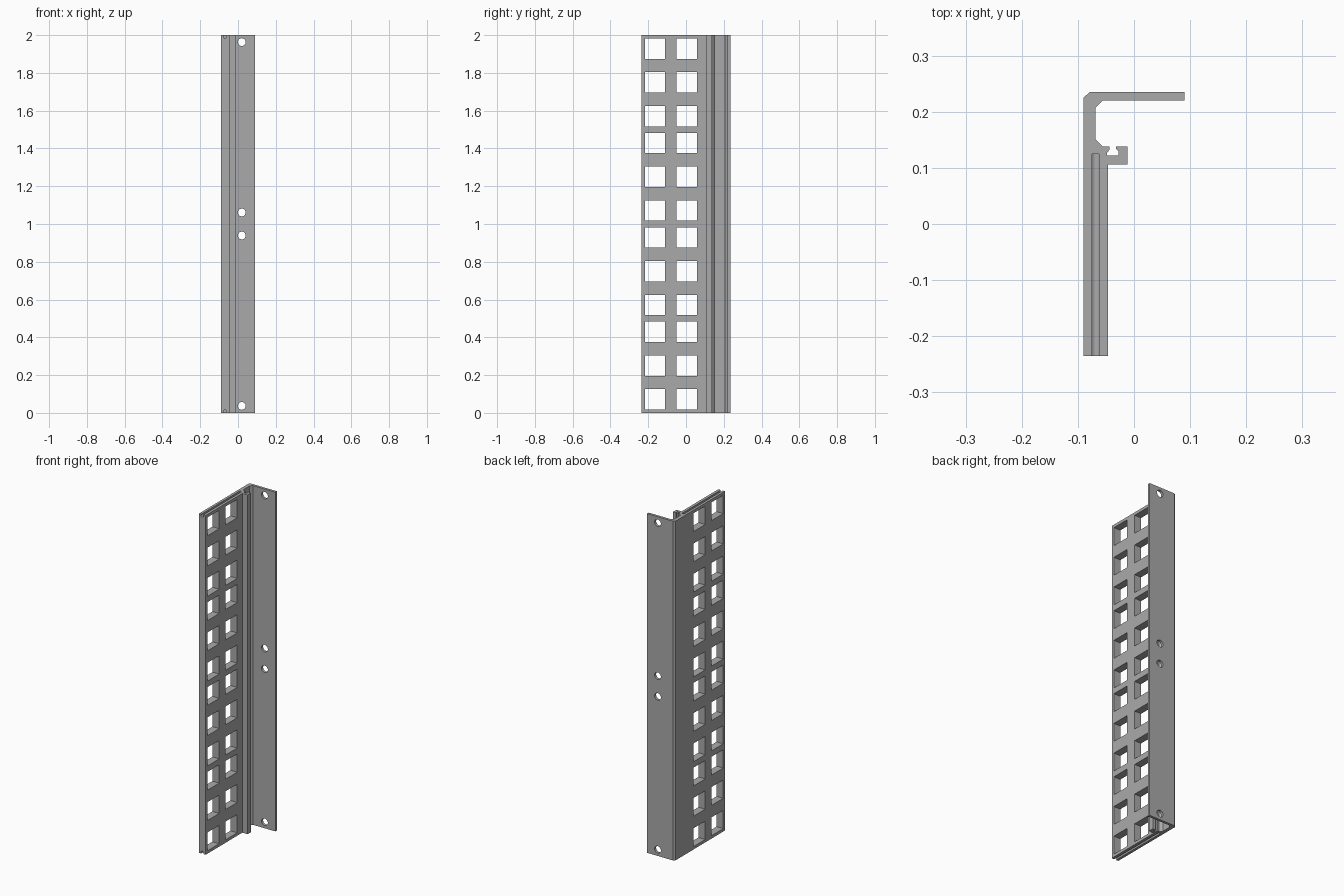
import bpy, bmesh, math
from mathutils import Matrix, Vector

if "Cube" in bpy.data.objects:
    bpy.data.objects.remove(bpy.data.objects["Cube"])

HEIGHT = 2.0

# Plain grey metal
metal = bpy.data.materials.new("grey_metal")
metal.diffuse_color = (0.40, 0.40, 0.40, 1)
metal.use_nodes = True
metal.node_tree.nodes["Principled BSDF"].inputs["Base Color"].default_value = metal.diffuse_color


def to_object(bm, name):
    bmesh.ops.recalc_face_normals(bm, faces=bm.faces)
    mesh = bpy.data.meshes.new(name)
    bm.to_mesh(mesh)
    bm.free()
    mesh.materials.append(metal)
    obj = bpy.data.objects.new(name, mesh)
    bpy.context.collection.objects.link(obj)
    return obj


def add_box(bm, centre, size):
    bmesh.ops.create_cube(bm, size=1, matrix=Matrix.Translation(centre) @ Matrix.Diagonal((*size, 1)))


def add_rod(bm, x, z, radius, y0, y1, sides):
    # Cylinder lying along y
    bmesh.ops.create_cone(
        bm, cap_ends=True, segments=sides, radius1=radius, radius2=radius, depth=y1 - y0,
        matrix=Matrix.Translation((x, (y0 + y1) / 2, z)) @ Matrix.Rotation(math.pi / 2, 4, 'X'))


# Rail: extruded cross-section with flange, web and slotted lip
profile = [
    (-0.09, -0.235), (-0.046, -0.235), (-0.046, 0.106), (-0.012, 0.106), (-0.012, 0.138),
    (-0.032, 0.138), (-0.032, 0.134), (-0.028, 0.130), (-0.028, 0.122),
    (-0.048, 0.122), (-0.048, 0.127), (-0.044, 0.132), (-0.044, 0.138),
    (-0.056, 0.138), (-0.069, 0.151), (-0.069, 0.207), (-0.056, 0.220),
    (0.09, 0.220), (0.09, 0.235), (-0.079, 0.235), (-0.09, 0.225),
]
bm = bmesh.new()
face = bm.faces.new([bm.verts.new((x, y, 0)) for x, y in profile])
ext = bmesh.ops.extrude_face_region(bm, geom=[face])
top = [g for g in ext["geom"] if isinstance(g, bmesh.types.BMVert)]
bmesh.ops.translate(bm, verts=top, vec=Vector((0, 0, HEIGHT)))
rail = to_object(bm, "rack_rail")

# Cutter: square holes, three per rack unit, in two columns
bm = bmesh.new()
for unit in range(4):
    for offset in (0.0714, 0.25, 0.4286):
        for y in (-0.164, 0.004):
            add_box(bm, (-0.068, y, unit * 0.5 + offset), (0.1, 0.108, 0.108))

# Cutter: round flange holes, and screw channels in both ends of the web
for side in (0, 1):
    for z in (0.037, 0.939):
        add_rod(bm, 0.02, HEIGHT - z if side else z, 0.0205, 0.19, 0.27, 32)
    z = 0.0065
    add_rod(bm, -0.0685, HEIGHT - z if side else z, 0.009, -0.3, 0.125, 16)
cutter = to_object(bm, "hole_cutter")
cutter.hide_render = True

mod = rail.modifiers.new("holes", 'BOOLEAN')
mod.operation = 'DIFFERENCE'
mod.solver = 'EXACT'
mod.object = cutter
bpy.context.view_layer.objects.active = rail
rail.select_set(True)
bpy.ops.object.modifier_apply(modifier=mod.name)
bpy.data.objects.remove(cutter)
bpy.ops.object.shade_smooth_by_angle(angle=math.radians(30))
